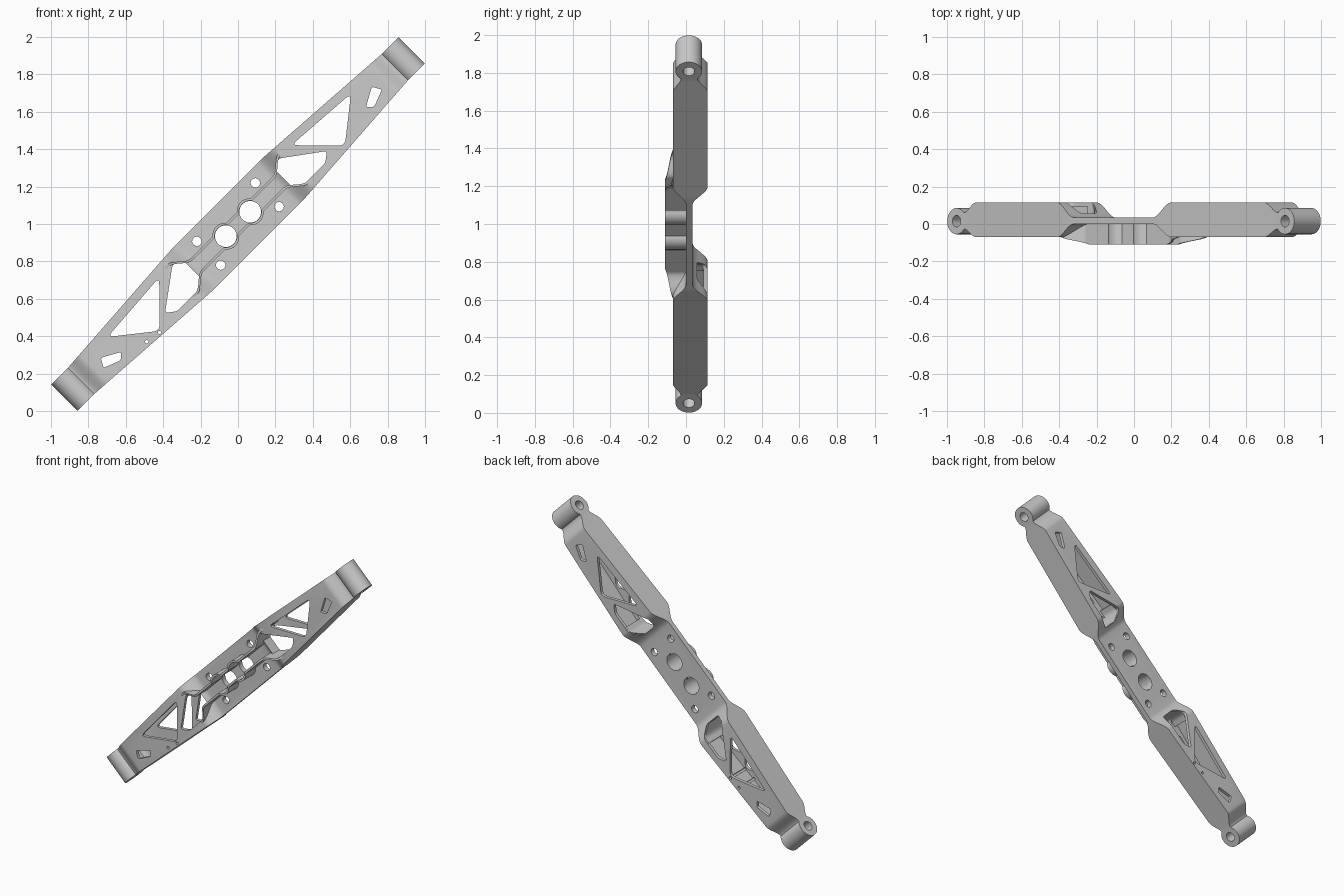
import bpy, bmesh, math
from mathutils import Vector

if "Cube" in bpy.data.objects:
    bpy.data.objects.remove(bpy.data.objects["Cube"])

R2 = math.sqrt(2)


def P(u, w, y):
    """u runs along the diagonal bar, w across it, y is depth."""
    return Vector(((u - w) / R2, y, 1 + (u + w) / R2))


def smooth(t):
    t = min(max(t, 0), 1)
    return t * t * (3 - 2 * t)


def half_width(u):
    return 0.156 - 0.056 * min(max((abs(u) - 0.345) / 0.83, 0), 1)


def depth(u):
    """Front and back y of the body: thin middle, deep wings, narrow necks."""
    u = abs(u)
    s, e = smooth((u - 0.3) / 0.13), smooth((u - 1.09) / 0.1)
    return -0.07 * s + 0.045 * e, 0.035 + 0.08 * s - 0.055 * e


def loft(bm, rings):
    """Skin closed rings of points and cap both ends."""
    rows = [[bm.verts.new(p) for p in r] for r in rings]
    n = len(rows[0])
    for a, b in zip(rows, rows[1:]):
        for i in range(n):
            bm.faces.new((a[i], a[(i + 1) % n], b[(i + 1) % n], b[i]))
    bm.faces.new(rows[0])
    bm.faces.new(rows[-1])


def box_ring(u, w0, w1, y0, y1):
    return [P(u, w0, y0), P(u, w1, y0), P(u, w1, y1), P(u, w0, y1)]


def prism(bm, poly, y0=-0.3, y1=0.3):
    loft(bm, [[P(u, w, y) for u, w in poly] for y in (y0, y1)])


def circle(cu, cw, r, n=40):
    return [(cu + r * math.cos(2 * math.pi * i / n), cw + r * math.sin(2 * math.pi * i / n))
            for i in range(n)]


def rounded(pts, d):
    out = []
    for i, p in enumerate(pts):
        p, a, b = Vector(p), Vector(pts[i - 1]), Vector(pts[(i + 1) % len(pts)])
        s = p + (a - p).normalized() * d
        e = p + (b - p).normalized() * d
        for k in range(6):
            t = k / 5
            out.append(tuple(s * (1 - t) ** 2 + p * 2 * t * (1 - t) + e * t * t))
    return out


def finish(name, bm):
    bmesh.ops.recalc_face_normals(bm, faces=bm.faces)
    me = bpy.data.meshes.new(name)
    bm.to_mesh(me)
    bm.free()
    ob = bpy.data.objects.new(name, me)
    bpy.context.collection.objects.link(ob)
    return ob


def activate(ob):
    bpy.ops.object.select_all(action='DESELECT')
    ob.select_set(True)
    bpy.context.view_layer.objects.active = ob


def cut(ob, cutter):
    activate(ob)
    m = ob.modifiers.new("cut", 'BOOLEAN')
    m.operation, m.solver, m.object = 'DIFFERENCE', 'EXACT', cutter
    bpy.ops.object.modifier_apply(modifier=m.name)
    bpy.data.objects.remove(cutter)


# Bar body: lofted from end to end
half = [0.3 + 0.013 * i for i in range(11)] + [1.09 + 0.0125 * i for i in range(9)] + [1.215]
bm = bmesh.new()
loft(bm, [box_ring(u, -half_width(u), half_width(u), *depth(u))
          for u in [-u for u in reversed(half)] + half])
body = finish("bar_body", bm)

# Hollow inside of each wing
T = 0.022
bm = bmesh.new()
for s in (-1, 1):
    rings = []
    for u in [0.355 + 0.0125 * i for i in range(7)] + [1.09, 1.11, 1.13]:
        w, (y0, y1) = half_width(u) - T, depth(u)
        rings.append(box_ring(s * u, -w, w, y0 + T, y1 - T))
    loft(bm, rings)
cut(body, finish("cavity_cutter", bm))

# Windows and holes through the front and back skins
big = rounded([(0.92, 0.066), (0.70, -0.108), (0.50, 0.096)], 0.035)
small = rounded([(1.025, 0.013), (1.052, -0.036), (0.958, -0.072), (0.925, -0.042)], 0.01)
pocket = rounded([(0.40, 0.095), (0.612, -0.06), (0.56, -0.10), (0.40, -0.10),
                  (0.345, -0.065), (0.345, 0.06)], 0.018)
bm = bmesh.new()
for s in (-1, 1):
    for poly in (big, small, pocket):
        prism(bm, [(s * u, w) for u, w in poly])
    prism(bm, circle(s * 0.092, 0, 0.058))
    for w in (-0.09, 0.09):
        prism(bm, circle(s * 0.221, w, 0.025, 24))
for u, w in ((-0.79, -0.1), (-0.707, -0.113)):
    prism(bm, circle(u, w, 0.009, 16))
cut(body, finish("window_cutter", bm))
parts = [body]

# Two front rails that bulge around the bores and flare into the pockets
for side, label in ((1, "upper_rail"), (-1, "lower_rail")):
    bm = bmesh.new()
    rings = []
    for i in range(-90, 91):
        u = i * 0.005
        a = abs(u)
        bulge = math.sqrt(max(0.066 ** 2 - (a - 0.092) ** 2, 0))
        w = max(0.042, bulge) + 0.064 * smooth((a - 0.31) / 0.11)
        top = -0.11 + 0.042 * min(max((a - 0.29) / 0.16, 0), 1)
        rings.append(box_ring(u, side * (w - 0.007), side * (w + 0.007), top, depth(u)[1] - 0.01))
    loft(bm, rings)
    parts.append(finish(label, bm))

# Pivot barrels at both ends: tubes lying across the bar
for s, label in ((1, "top_barrel"), (-1, "bottom_barrel")):
    def tube(r, half_len):
        t = bmesh.new()
        loft(t, [[P(s * 1.242 + a, w, 0.015 + b) for a, b in circle(0, 0, r, 48)]
                 for w in (-half_len, half_len)])
        return t
    barrel = finish(label, tube(0.07, 0.1))
    cut(barrel, finish("bore_cutter", tube(0.031, 0.2)))
    cut(body, finish("bore_cutter", tube(0.045, 0.2)))
    parts.append(barrel)

for ob in parts:
    activate(ob)
    bpy.ops.object.shade_smooth_by_angle(angle=math.radians(30))
